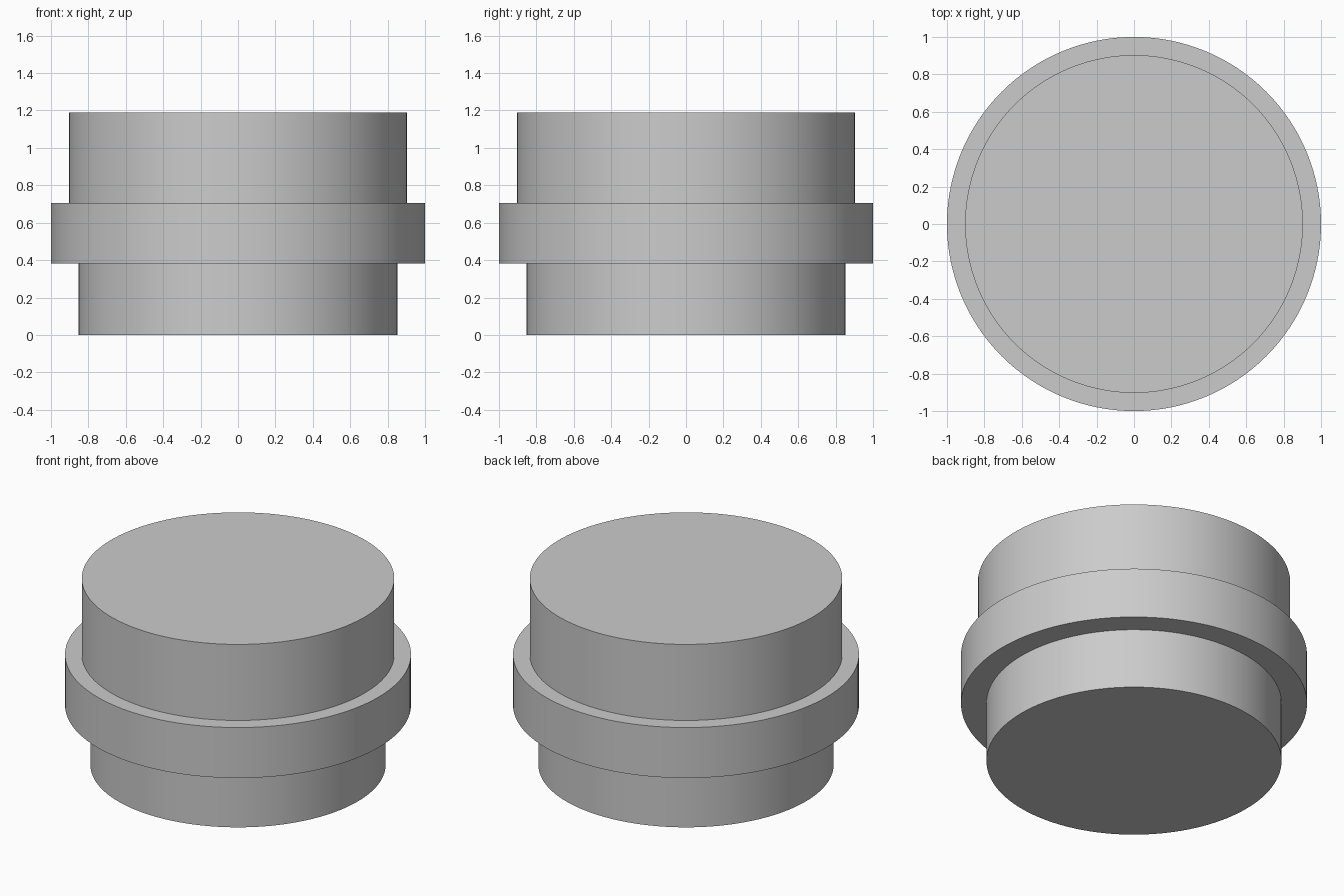
import bpy
import bmesh
import math
from mathutils import Matrix, Vector

default_cube = bpy.data.objects.get("Cube")
if default_cube:
    bpy.data.objects.remove(default_cube, do_unlink=True)

# Plain grey finish
grey = bpy.data.materials.new("plain_grey")
grey.use_nodes = True
colour = (0.6, 0.6, 0.6, 1)
grey.diffuse_color = colour
grey.node_tree.nodes["Principled BSDF"].inputs["Base Color"].default_value = colour

# Half profile of base, collar and upper drum: (radius, height)
PROFILE = [(0.853, 0), (0.853, 0.383), (1, 0.383),
           (1, 0.705), (0.903, 0.705), (0.903, 1.19)]
SIDES = 128

# Turn the profile into one closed stepped body
bm = bmesh.new()
rings = []
for radius, height in PROFILE:
    ring = bmesh.ops.create_circle(bm, segments=SIDES, radius=radius,
                                   matrix=Matrix.Translation((0, 0, height)))
    rings.append(ring["verts"])
for low, high in zip(rings, rings[1:]):
    for i in range(SIDES):
        j = (i + 1) % SIDES
        bm.faces.new((low[i], low[j], high[j], high[i]))
bm.faces.new(rings[0])
bm.faces.new(rings[-1])
bmesh.ops.recalc_face_normals(bm, faces=bm.faces)

mesh = bpy.data.meshes.new("stepped_drum")
bm.to_mesh(mesh)
bm.free()
mesh.materials.append(grey)
drum = bpy.data.objects.new("stepped_drum", mesh)
bpy.context.collection.objects.link(drum)

# Smooth round walls with crisp step edges
bpy.ops.object.select_all(action='DESELECT')
drum.select_set(True)
bpy.context.view_layer.objects.active = drum
bpy.ops.object.shade_smooth_by_angle(angle=math.radians(30))
